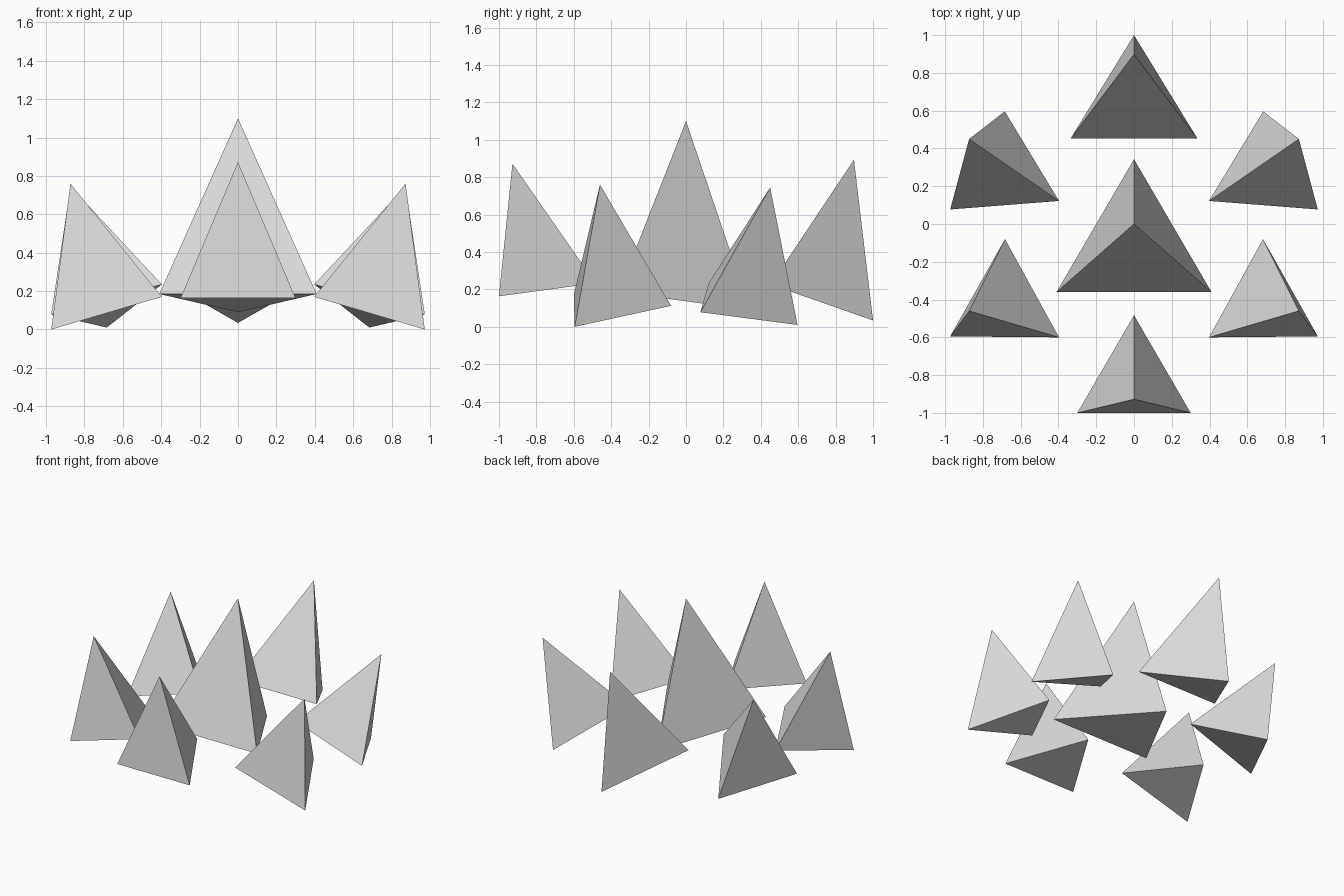
import bpy
import bmesh

cube = bpy.data.objects.get("Cube")
if cube:
    bpy.data.objects.remove(cube, do_unlink=True)

# One pale grey for every spire
grey = bpy.data.materials.new("pale grey")
grey.use_nodes = True
colour = (0.7, 0.7, 0.7, 1)
grey.diffuse_color = colour
grey.node_tree.nodes["Principled BSDF"].inputs["Base Color"].default_value = colour


def spire(name, apex, base, side=1):
    """Three-sided pyramid; side=-1 mirrors it across x = 0."""
    bm = bmesh.new()
    tip, *ring = [bm.verts.new((side * x, y, z)) for x, y, z in (apex, *base)]
    bm.faces.new(ring)
    for i, corner in enumerate(ring):
        bm.faces.new((tip, corner, ring[(i + 1) % len(ring)]))
    bmesh.ops.recalc_face_normals(bm, faces=bm.faces)
    mesh = bpy.data.meshes.new(name)
    bm.to_mesh(mesh)
    bm.free()
    mesh.materials.append(grey)
    bpy.context.collection.objects.link(bpy.data.objects.new(name, mesh))


def middle_spire(name, apex, half_width, pair, single):
    """Symmetric spire on the centre line: a pair of corners and a single one."""
    spire(name, (0, *apex),
          [(-half_width, *pair), (half_width, *pair), (0, *single)])


# Spires along the centre line, given as (y, z)
middle_spire("center_spire", (0, 1.10), 0.41, (-0.36, 0.185), (0.343, 0.09))
middle_spire("front_spire", (-0.928, 0.872), 0.30, (-1.0, 0.163), (-0.483, 0.233))
middle_spire("back_spire", (0.898, 0.893), 0.336, (0.452, 0.226), (1.0, 0.034))

# Leaning spires on both sides
for label, side in (("left", 1), ("right", -1)):
    spire(f"front_{label}_spire", (0.873, -0.46, 0.76),
          [(0.397, -0.60, 0.17), (0.973, -0.595, 0.0), (0.683, -0.08, 0.112)], side)
    spire(f"back_{label}_spire", (0.873, 0.45, 0.745),
          [(0.397, 0.122, 0.235), (0.973, 0.077, 0.078), (0.684, 0.596, 0.01)], side)
